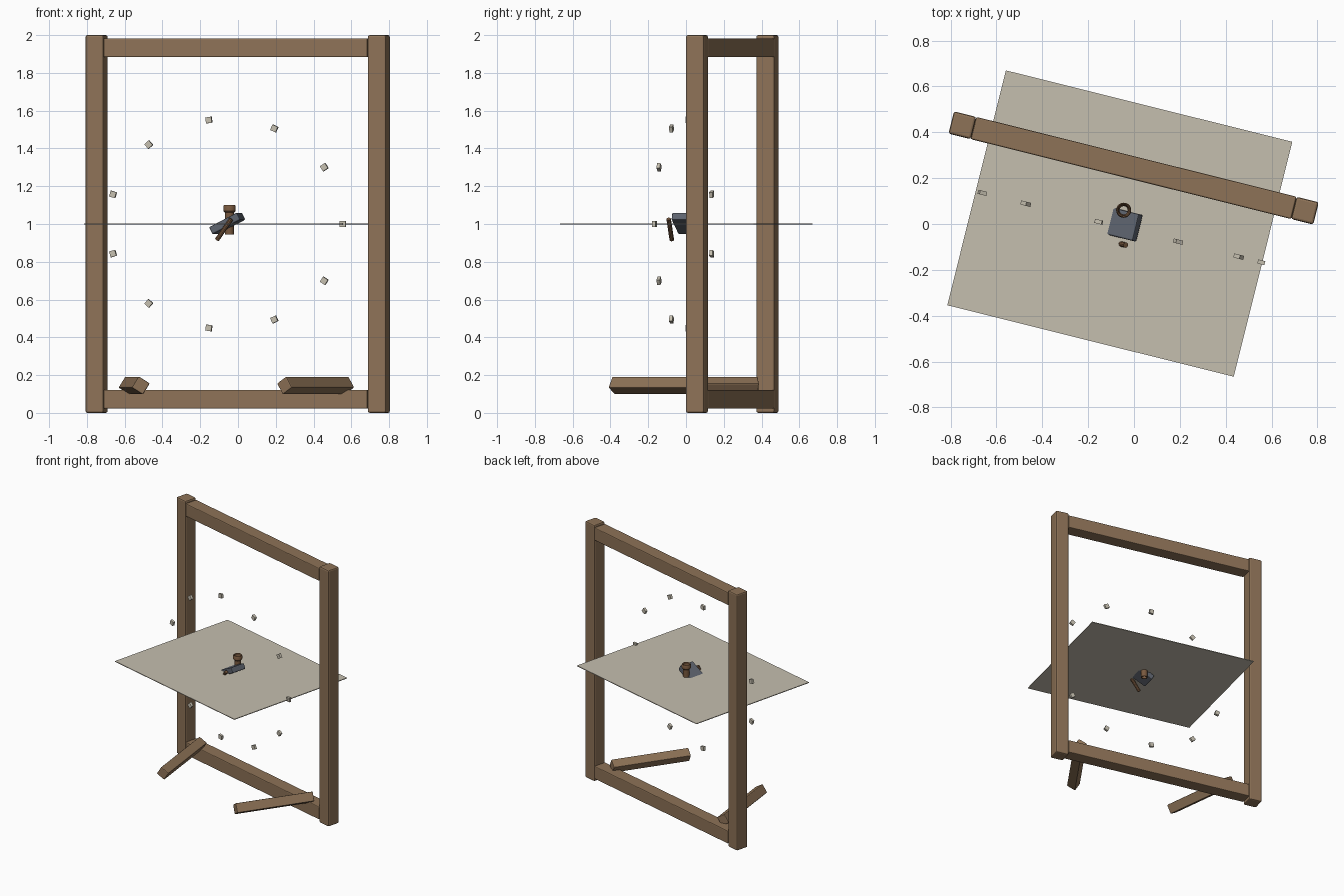
import bpy, bmesh, math
from mathutils import Matrix, Vector

cube = bpy.data.objects.get("Cube")
if cube:
    bpy.data.objects.remove(cube, do_unlink=True)


def material(name, rgb):
    m = bpy.data.materials.new(name)
    m.use_nodes = True
    m.diffuse_color = (*rgb, 1)
    m.node_tree.nodes["Principled BSDF"].inputs["Base Color"].default_value = (*rgb, 1)
    return m


WOOD = material("oak wood", (0.27, 0.17, 0.095))
DARK_WOOD = material("dark wood", (0.19, 0.10, 0.05))
CREAM = material("pale cream", (0.56, 0.52, 0.43))
SLATE = material("slate grey", (0.11, 0.125, 0.155))

# Everything shares one turned base
ROOT = Matrix.Translation((-0.062, 0.002, 0)) @ Matrix.Rotation(math.radians(-14), 4, 'Z')


def rot(deg, axis):
    return Matrix.Rotation(math.radians(deg), 4, axis)


def finish(name, bm, mat, matrix, bevel=0, smooth=False):
    bmesh.ops.recalc_face_normals(bm, faces=bm.faces)
    mesh = bpy.data.meshes.new(name)
    bm.to_mesh(mesh)
    bm.free()
    mesh.materials.append(mat)
    obj = bpy.data.objects.new(name, mesh)
    bpy.context.collection.objects.link(obj)
    obj.matrix_world = matrix
    if bevel:
        b = obj.modifiers.new("rounded edges", 'BEVEL')
        b.width, b.segments = bevel, 2
    if smooth:
        bpy.ops.object.select_all(action='DESELECT')
        obj.select_set(True)
        bpy.context.view_layer.objects.active = obj
        bpy.ops.object.shade_smooth_by_angle()
    return obj


def box(name, size, loc, mat, turn=Matrix(), bevel=0):
    bm = bmesh.new()
    bmesh.ops.create_cube(bm, size=1)
    bmesh.ops.scale(bm, vec=size, verts=bm.verts)
    return finish(name, bm, mat, ROOT @ Matrix.Translation(loc) @ turn, bevel)


# Upright frame: posts, rails and splayed feet
for side, s in (("right", -1), ("left", 1)):
    box(side + "_post", (0.1, 0.1, 2), (s * 0.77, 0.25, 1), WOOD, bevel=0.01)
    box(side + "_foot", (0.07, 0.58, 0.07), (s * 0.495, -0.03, 0.145), WOOD,
        rot(-21 * s, 'Z') @ rot(-32 * s, 'Y'), 0.006)
for name, z in (("bottom_rail", 0.072), ("top_rail", 1.933)):
    box(name, (1.44, 0.1, 0.1), (0, 0.25, z), WOOD, bevel=0.006)

# Flat sheet
box("sheet", (1.288, 1.056, 0.005), (0, 0, 1), CREAM)

# Oval ring of pegs
COUNT = 11
for i in range(COUNT):
    a = math.tau * i / COUNT
    box(f"peg_{i + 1}", (0.032, 0.018, 0.032),
        (0.64 * math.cos(a), -0.015, 1 + 0.556 * math.sin(a)), CREAM,
        Matrix.Rotation(-a, 4, 'Y'))

# Tilted block in the middle
box("block", (0.17, 0.12, 0.042), (0.005, 0, 1.003), SLATE, rot(-27, 'Y'), 0.006)

# Hollow spool with a flared rim
bm = bmesh.new()
profile = [(0.018, 0.945), (0.024, 0.945), (0.024, 1.06), (0.033, 1.07),
           (0.033, 1.092), (0.029, 1.1), (0.024, 1.095), (0.018, 1.06)]
verts = [bm.verts.new((r, 0, z)) for r, z in profile]
edges = [bm.edges.new((v, verts[i - 1])) for i, v in enumerate(verts)]
bmesh.ops.spin(bm, geom=verts + edges, cent=(0, 0, 0), axis=(0, 0, 1),
               angle=math.tau, steps=20, use_duplicate=False)
bmesh.ops.remove_doubles(bm, verts=bm.verts, dist=0.0001)
finish("spool", bm, DARK_WOOD, Matrix.Translation((-0.045, 0.06, 0)), smooth=True)

# Slanted stick
low, high = Vector((-0.112, -0.075, 0.915)), Vector((-0.036, -0.092, 1.027))
axis = high - low
bm = bmesh.new()
bmesh.ops.create_cone(bm, cap_ends=True, segments=10, radius1=0.012, radius2=0.012,
                      depth=axis.length)
finish("stick", bm, DARK_WOOD, Matrix.Translation((low + high) / 2) @
       axis.to_track_quat('Z', 'Y').to_matrix().to_4x4(), smooth=True)
